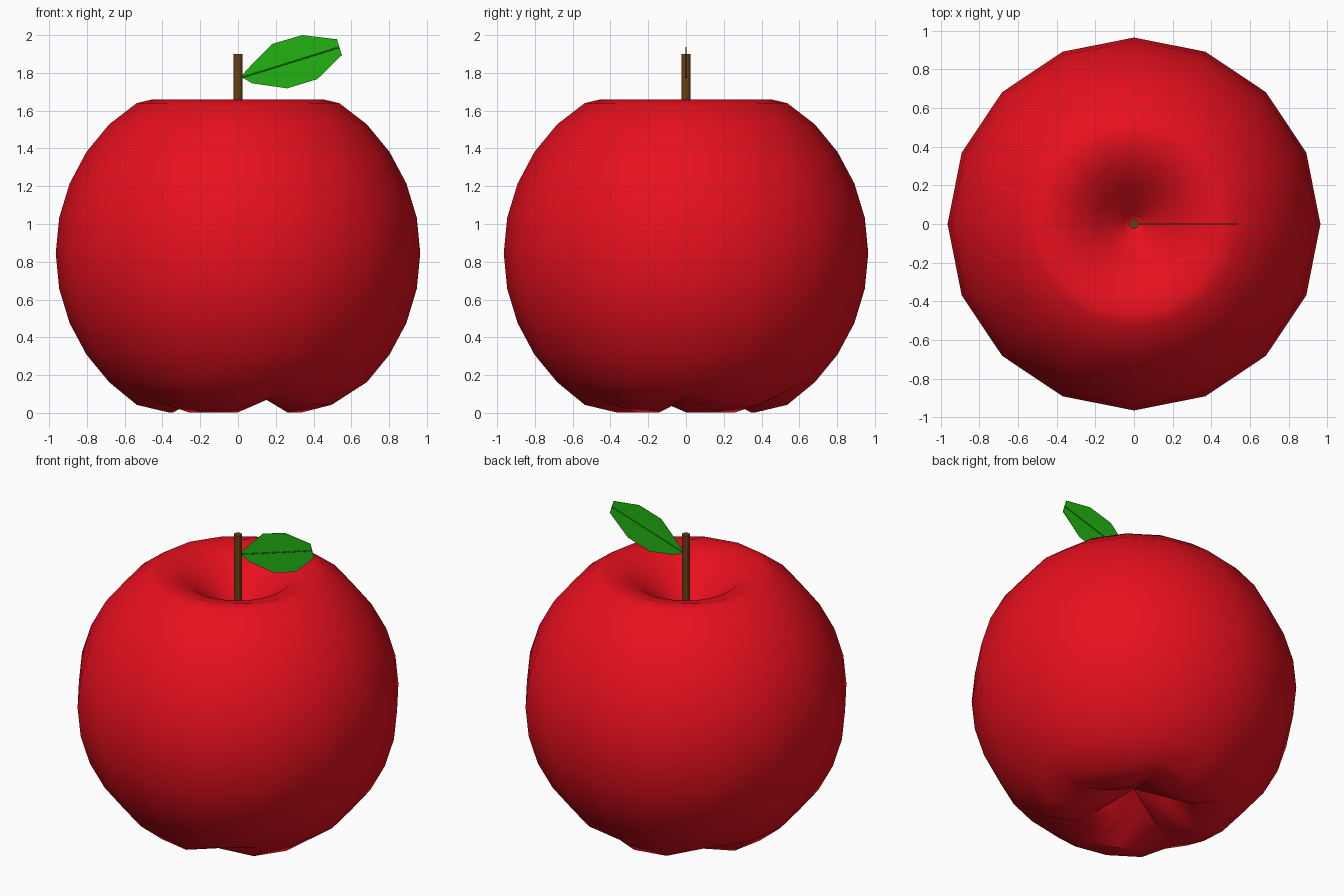
import bpy, bmesh
from math import sin, cos, pi, radians
from mathutils import Vector

if "Cube" in bpy.data.objects:
    bpy.data.objects.remove(bpy.data.objects["Cube"])


def material(name, color):
    m = bpy.data.materials.new(name)
    m.diffuse_color = (*color, 1)
    m.use_nodes = True
    m.node_tree.nodes["Principled BSDF"].inputs["Base Color"].default_value = m.diffuse_color
    return m


def add(name, bm, mat, smooth=None):
    me = bpy.data.meshes.new(name)
    bm.to_mesh(me)
    bm.free()
    ob = bpy.data.objects.new(name, me)
    bpy.context.collection.objects.link(ob)
    me.materials.append(mat)
    if smooth:
        bpy.ops.object.select_all(action='DESELECT')
        bpy.context.view_layer.objects.active = ob
        ob.select_set(True)
        bpy.ops.object.shade_smooth_by_angle(angle=radians(smooth))
    return ob


def rod(name, a, b, radius, sides, mat):
    a, b = Vector(a), Vector(b)
    bm = bmesh.new()
    bmesh.ops.create_cone(bm, cap_ends=True, segments=sides, radius1=radius,
                          radius2=radius, depth=(b - a).length)
    ob = add(name, bm, mat, 40)
    ob.rotation_euler = (b - a).to_track_quat('Z', 'Y').to_euler()
    ob.location = (a + b) / 2


red = material("red_skin", (0.80, 0.005, 0.013))
brown = material("brown_stem", (0.15, 0.05, 0.008))
green = material("green_leaf", (0.015, 0.45, 0.006))
dark = material("dark_vein", (0.012, 0.25, 0.006))

# fruit body: sphere rings, dimpled at the top, five notches underneath
R, CZ, SEG = 0.965, 0.845, 16
profile = [(0.188, 0.10), (0.369, 0.003)]
for k in range(-5, 5):
    t = k * pi / 16
    profile.append((R * cos(t), CZ + R * sin(t)))
profile += [(0.536, 1.64), (0.46, 1.658), (0.32, 1.615), (0.19, 1.51), (0.05, 1.375)]
lift = {0: 0.035, 1: 0.072, 2: 0.05}
notches = (0, 3, 6, 9, 13)

bm = bmesh.new()
rings = []
for j, (r, z) in enumerate(profile):
    rings.append([bm.verts.new((r * cos(2 * pi * i / SEG), r * sin(2 * pi * i / SEG),
                                z + (lift.get(j, 0) if i in notches else 0)))
                  for i in range(SEG)])
bottom = bm.verts.new((0, 0, 0.2))
top = bm.verts.new((0, 0, 1.33))
for i in range(SEG):
    n = (i + 1) % SEG
    for lo, hi in zip(rings, rings[1:]):
        bm.faces.new((lo[i], lo[n], hi[n], hi[i]))
    bm.faces.new((bottom, rings[0][n], rings[0][i]))
    bm.faces.new((top, rings[-1][i], rings[-1][n]))
bmesh.ops.recalc_face_normals(bm, faces=bm.faces)
add("fruit_body", bm, red, 36)

# stem
rod("stem", (0, 0, 1.34), (0, 0, 1.9), 0.025, 12, brown)

# flat leaf blade
outline = [(0.016, 1.78), (0.074, 1.745), (0.26, 1.718), (0.42, 1.767), (0.55, 1.894),
           (0.524, 1.978), (0.34, 2.0), (0.18, 1.953), (0.05, 1.82)]
bm = bmesh.new()
face = bm.faces.new([bm.verts.new((x, -0.001, z)) for x, z in outline])
ext = bmesh.ops.extrude_face_region(bm, geom=[face])
bmesh.ops.translate(bm, vec=(0, 0.002, 0),
                    verts=[v for v in ext["geom"] if isinstance(v, bmesh.types.BMVert)])
bmesh.ops.recalc_face_normals(bm, faces=bm.faces)
add("leaf", bm, green)

# leaf midrib
rod("leaf_midrib", (0.02, 0, 1.775), (0.535, 0, 1.935), 0.004, 6, dark)
